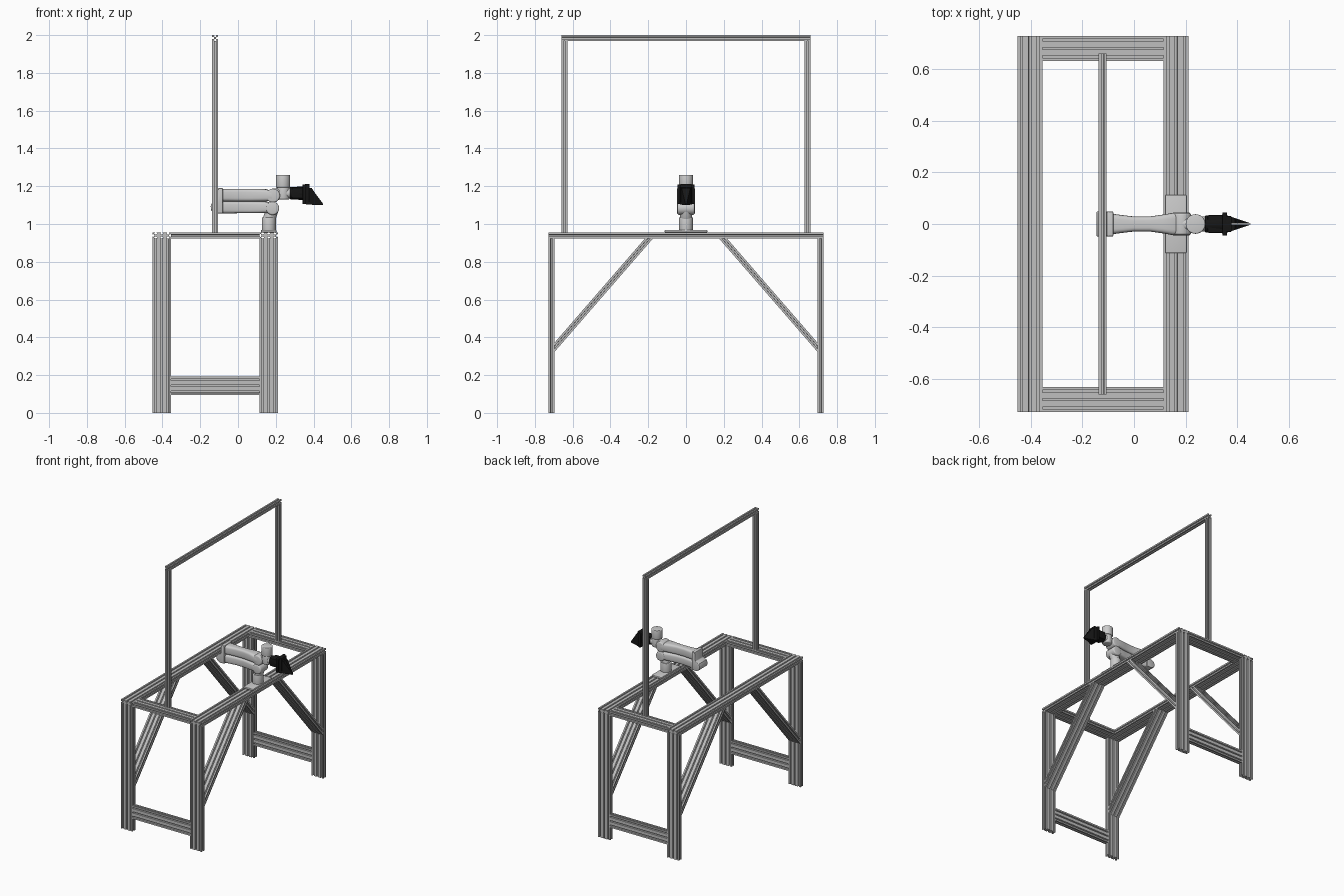
import bpy, bmesh, math
from mathutils import Vector

cube = bpy.data.objects.get("Cube")
if cube:
    bpy.data.objects.remove(cube, do_unlink=True)


def material(name, c):
    m = bpy.data.materials.new(name)
    m.diffuse_color = (*c, 1)
    m.use_nodes = True
    m.node_tree.nodes["Principled BSDF"].inputs["Base Color"].default_value = (*c, 1)
    return m


ALU = material("aluminium grey", (0.52, 0.52, 0.52))
SHELL = material("light grey", (0.6, 0.6, 0.6))
BLACK = material("black", (0.008, 0.008, 0.008))


def finish(name, bm, mat, bevel=0.0, smooth=True):
    bmesh.ops.recalc_face_normals(bm, faces=bm.faces)
    if bevel:
        sharp = [e for e in bm.edges if e.calc_face_angle(0) > math.radians(40)]
        bmesh.ops.bevel(bm, geom=sharp, offset=bevel, segments=3, profile=0.5, affect='EDGES')
    me = bpy.data.meshes.new(name)
    bm.to_mesh(me)
    bm.free()
    me.materials.append(mat)
    if smooth:
        for p in me.polygons:
            p.use_smooth = True
        me.set_sharp_from_angle(angle=math.radians(35))
    ob = bpy.data.objects.new(name, me)
    bpy.context.collection.objects.link(ob)
    return ob


def loft(name, rings, mat, bevel=0.0, smooth=True):
    """Skin closed rings of equal length and cap both ends."""
    bm = bmesh.new()
    vs = [[bm.verts.new(p) for p in r] for r in rings]
    n = len(rings[0])
    for a, b in zip(vs, vs[1:]):
        for i in range(n):
            j = (i + 1) % n
            bm.faces.new((a[i], a[j], b[j], b[i]))
    bm.faces.new(vs[0][::-1])
    bm.faces.new(vs[-1])
    return finish(name, bm, mat, bevel, smooth)


def slot_profile(w, t, bays):
    """Outline of a T-slot extrusion, w wide with several bays, t thick."""
    k = t / 0.032
    slot = [(-.0045, 0), (-.0045, .003), (-.009, .003), (-.004, .010),
            (.004, .010), (.009, .003), (.0045, .003), (.0045, 0)]
    pts = []
    for side, (length, n) in enumerate([(w, bays), (t, 1), (w, bays), (t, 1)]):
        start = [(-w / 2, -t / 2), (w / 2, -t / 2), (w / 2, t / 2), (-w / 2, t / 2)][side]
        d = [(1, 0), (0, 1), (-1, 0), (0, -1)][side]
        pts.append(start)
        for b in range(n):
            c = (b + 0.5) * length / n
            for s, q in slot:
                s, q = c + s * k, q * k
                pts.append((start[0] + d[0] * s - d[1] * q, start[1] + d[1] * s + d[0] * q))
    return pts


W, T = 0.097, 0.032
WIDE, SQUARE = slot_profile(W, T, 3), slot_profile(0.031, 0.031, 1)


def bar(name, p0, p1, u, v, prof=WIDE, v_end=None):
    """Extrusion from p0 to p1; u and v span the cut at each end."""
    u, v = Vector(u), Vector(v)
    v2 = Vector(v_end) if v_end else v
    loft(name, [[Vector(p0) + u * a + v * b for a, b in prof],
                [Vector(p1) + u * a + v2 * b for a, b in prof]], ALU, smooth=False)


X, Y, Z = (1, 0, 0), (0, 1, 0), (0, 0, 1)
XB, XF, YE = -0.403, 0.163, 0.728
ZT = 0.955
ZL = ZT - T

# Table frame: long rails, legs and diagonal braces
slope = math.atan2(ZL - 0.323, 0.523)
for side, x in (("right", XB), ("left", XF)):
    bar(side + "_top_rail", (x, -YE, ZT - T / 2), (x, YE, ZT - T / 2), X, Z)
    for end, s in (("front", -1), ("back", 1)):
        yl = s * (YE - T / 2)
        bar(f"{side}_{end}_leg", (x, yl, 0), (x, yl, ZL), X, Y)
        rise, run = T / math.cos(slope), T / math.sin(slope)
        bar(f"{side}_{end}_brace", (x, s * 0.696, 0.323 + rise / 2),
            (x, s * (0.175 + run / 2), ZL), X, (0, 0, rise / T),
            v_end=(0, s * run / T, 0))

# End cross bars and the overhead hoop
for end, s in (("front", -1), ("back", 1)):
    x0, x1 = XB + W / 2, XF - W / 2
    yt, yl = s * (YE - W / 2), s * (YE - T / 2)
    bar(end + "_top_cross_bar", (x0, yt, ZT - T / 2), (x1, yt, ZT - T / 2), Y, Z)
    bar(end + "_lower_cross_bar", (x0, yl, 0.143), (x1, yl, 0.143), Z, Y)
    bar(end + "_hoop_post", (-0.121, s * 0.644, ZT), (-0.121, s * 0.644, 1.969), X, Y, SQUARE)
bar("hoop_beam", (-0.121, -0.66, 1.9845), (-0.121, 0.66, 1.9845), X, Z, SQUARE)


def rod(name, p0, p1, r0, r1=None, mat=SHELL, bevel=0.005, n=32):
    """Round part between two points."""
    p0, p1 = Vector(p0), Vector(p1)
    d = (p1 - p0).normalized()
    u = d.orthogonal().normalized()
    v = d.cross(u)
    angs = [2 * math.pi * i / n for i in range(n)]
    loft(name, [[p + (u * math.cos(a) + v * math.sin(a)) * r for a in angs]
                for p, r in ((p0, r0), (p1, r0 if r1 is None else r1))], mat, bevel)


def box(name, lo, hi, mat, bevel=0.0):
    loft(name, [[(lo[0], lo[1], z), (hi[0], lo[1], z), (hi[0], hi[1], z), (lo[0], hi[1], z)]
                for z in (lo[2], hi[2])], mat, bevel)


def shell(name, stations):
    """Rounded-rectangle tube along x; stations are (x, z, half y, half z)."""
    def se(t):
        return math.copysign(abs(t) ** 0.5, t)
    angs = [2 * math.pi * i / 28 for i in range(28)]
    loft(name, [[(x, hy * se(math.cos(a)), z + hz * se(math.sin(a))) for a in angs]
                for x, z, hy, hz in stations], SHELL)


# Robot base and shoulder
box("base_plate", (0.122, -0.113, ZT), (0.203, 0.113, ZT + 0.014), SHELL, 0.004)
rod("base_turret", (XF, 0, ZT), (XF, 0, 1.035), 0.037)
rod("shoulder_neck", (XF, 0, 1.02), (0.185, 0, 1.085), 0.033)
rod("shoulder_joint", (0.183, -0.045, 1.083), (0.183, 0.045, 1.083), 0.035, bevel=0.008)

# Folded arm: waisted upper arm below the forearm
shell("upper_arm", [(-0.1, 1.088, .042, .032), (-0.05, 1.088, .035, .032), (0, 1.088, .029, .031),
                    (0.06, 1.088, .029, .031), (0.11, 1.088, .036, .031), (0.15, 1.088, .043, .030),
                    (0.185, 1.085, .043, .026)])
shell("forearm", [(-0.1, 1.153, .042, .033), (-0.05, 1.153, .035, .033), (0, 1.153, .029, .033),
                  (0.06, 1.153, .029, .033), (0.11, 1.153, .036, .033), (0.15, 1.152, .043, .032),
                  (0.18, 1.148, .043, .026)])

# Elbow cover with a bulging lower end
elbow = [(-.08, 1.19), (-.105, 1.19), (-.11, 1.125), (-.137, 1.112), (-.145, 1.095),
         (-.142, 1.07), (-.12, 1.056), (-.08, 1.056)]
loft("elbow_cover", [[(x, y, z) for x, z in elbow] for y in (-0.048, 0.048)], SHELL, 0.004)

# Wrist
rod("wrist_joint", (0.185, -0.042, 1.15), (0.185, 0.042, 1.15), 0.037, bevel=0.008)
rod("wrist_link", (0.18, 0, 1.155), (0.245, 0, 1.163), 0.031)
rod("wrist_neck", (0.24, 0, 1.13), (0.24, 0, 1.197), 0.034, bevel=0.008)
rod("wrist_motor", (0.238, 0, 1.193), (0.238, 0, 1.26), 0.038)
rod("wrist_flange", (0.24, 0, 1.163), (0.282, 0, 1.163), 0.029)

# Gripper: body, flange and two tapered fingers
rod("gripper_body", (0.275, 0, 1.163), (0.345, 0, 1.163), 0.032, 0.036, BLACK, 0.003)
box("gripper_camera", (0.285, -0.034, 1.135), (0.345, 0.034, 1.193), BLACK, 0.004)
box("gripper_flange", (0.342, -0.045, 1.105), (0.36, 0.045, 1.21), BLACK, 0.003)
box("gripper_jaw_block", (0.355, -0.03, 1.115), (0.378, 0.03, 1.212), BLACK, 0.003)
finger = [(0.36, 1.195), (0.39, 1.19), (0.412, 1.158), (0.45, 1.108), (0.449, 1.1), (0.36, 1.103)]
for side, s in (("right", -1), ("left", 1)):
    inner = [(x, s * 0.001, z) for x, z in finger]
    outer = [(x, s * (0.003 + 0.03 * (0.45 - x) / 0.09), z) for x, z in finger]
    loft(side + "_gripper_finger", [inner, outer], BLACK, smooth=False)
